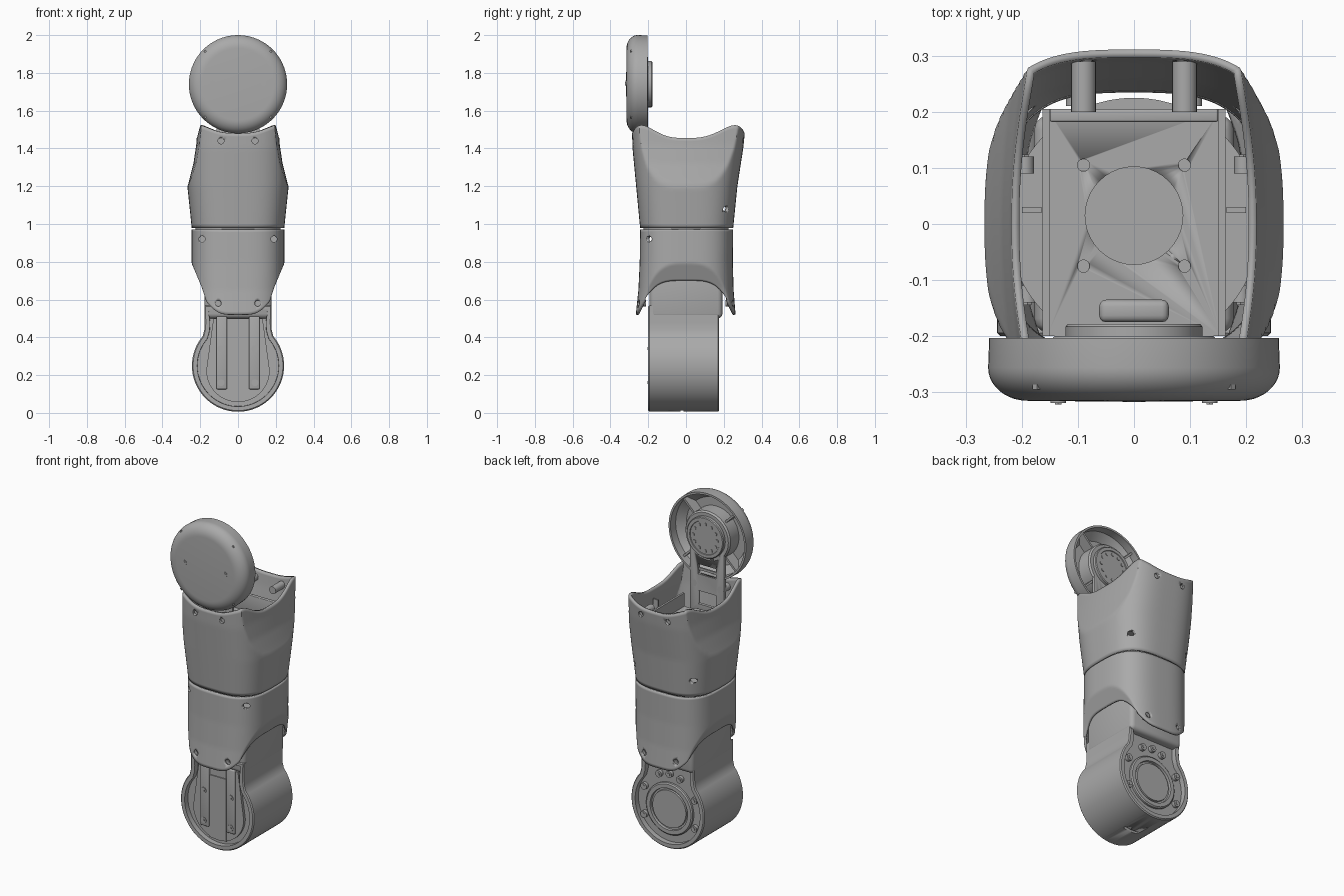
import bpy, bmesh, math
from mathutils import Matrix, Vector

if "Cube" in bpy.data.objects:
    bpy.data.objects.remove(bpy.data.objects["Cube"])

grey = bpy.data.materials.new("plain grey")
grey.use_nodes = True
colour = (0.40, 0.40, 0.40, 1)
grey.diffuse_color = colour
grey.node_tree.nodes["Principled BSDF"].inputs["Base Color"].default_value = colour
TAU = 2 * math.pi


def finish(name, bm):
    bmesh.ops.recalc_face_normals(bm, faces=bm.faces)
    me = bpy.data.meshes.new(name)
    bm.to_mesh(me)
    bm.free()
    ob = bpy.data.objects.new(name, me)
    bpy.context.collection.objects.link(ob)
    me.materials.append(grey)
    bpy.ops.object.select_all(action='DESELECT')
    ob.select_set(True)
    bpy.context.view_layer.objects.active = ob
    bpy.ops.object.shade_smooth_by_angle(angle=math.radians(32))
    return ob


def add_box(bm, x, y, z):
    mid = Vector([(r[0] + r[1]) / 2 for r in (x, y, z)])
    size = Vector([r[1] - r[0] for r in (x, y, z)])
    bmesh.ops.create_cube(bm, size=1, matrix=Matrix.Translation(mid) @ Matrix.Diagonal(size).to_4x4())


def add_rod(bm, x, z, r, y0, y1, seg=24):
    """Cylinder lying along y."""
    m = Matrix.Translation((x, (y0 + y1) / 2, z)) @ Matrix.Rotation(math.pi / 2, 4, 'X')
    bmesh.ops.create_cone(bm, cap_ends=True, segments=seg, radius1=r, radius2=r,
                          depth=abs(y1 - y0), matrix=m)


def box(name, x, y, z, bevel=0):
    bm = bmesh.new()
    add_box(bm, x, y, z)
    if bevel:
        bmesh.ops.bevel(bm, geom=bm.edges[:], offset=bevel, segments=3, affect='EDGES', profile=0.5)
    return finish(name, bm)


def rods(name, spots, r, y0, y1, seg=24):
    bm = bmesh.new()
    for x, z in spots:
        add_rod(bm, x, z, r, y0, y1, seg)
    return finish(name, bm)


def prism(name, outline, y0, y1, inset=0, depth=0):
    """Outline in x,z pulled along y, with optional sunk end faces."""
    bm = bmesh.new()
    base = bm.faces.new([bm.verts.new((x, y0, z)) for x, z in outline])
    new = bmesh.ops.extrude_face_region(bm, geom=[base], use_keep_orig=True)
    bmesh.ops.translate(bm, vec=(0, y1 - y0, 0), verts=[v for v in new['geom'] if isinstance(v, bmesh.types.BMVert)])
    bmesh.ops.recalc_face_normals(bm, faces=bm.faces)
    if inset:
        for cap in [f for f in bm.faces if len(f.verts) > 4]:
            bmesh.ops.inset_region(bm, faces=[cap], thickness=0.006, depth=0.006)
            bmesh.ops.inset_region(bm, faces=[cap], thickness=inset)
            bmesh.ops.inset_region(bm, faces=[cap], thickness=0.001, depth=-depth)
    return finish(name, bm)


def lathe(name, profile, z, seg=72):
    """Closed profile of (radius, y) turned about a y axis at height z."""
    bm = bmesh.new()
    rings = []
    for r, y in profile:
        if r == 0:
            rings.append([bm.verts.new((0, y, z))] * seg)
        else:
            rings.append([bm.verts.new((r * math.cos(TAU * i / seg), y, z + r * math.sin(TAU * i / seg)))
                          for i in range(seg)])
    for a, b in zip(rings, rings[1:]):
        for i in range(seg):
            j = (i + 1) % seg
            bm.faces.new(list(dict.fromkeys((a[i], a[j], b[j], b[i]))))
    return finish(name, bm)


def table(t, points):
    for (a, va), (b, vb) in zip(points, points[1:]):
        if t <= b:
            k = max(0, (t - a) / (b - a))
            return va + (vb - va) * k
    return points[-1][1]


def shell(name, low, high, half, front, back, scoop, bulge, rows=28, cols=128):
    """Hollow rounded sleeve whose sides are cut back by the scoop table."""
    bm = bmesh.new()
    grid = []
    for r in range(rows + 1):
        ring = []
        for i in range(cols):
            t = TAU * i / cols
            c, s = math.cos(t), math.sin(t)
            sx = math.copysign(abs(c) ** 0.67, c)
            sy = math.copysign(abs(s) ** 0.67, s)
            z = low(t, sy) + (high(t, sy) - low(t, sy)) * r / rows
            y = sy * table(z, front if s < 0 else back)
            lim = table(z, scoop) - bulge * y * y
            x = max(-lim, min(lim, sx * table(z, half)))
            ring.append(bm.verts.new((x, y, z)))
        grid.append(ring)
    for a, b in zip(grid, grid[1:]):
        for i in range(cols):
            j = (i + 1) % cols
            bm.faces.new((a[i], a[j], b[j], b[i]))
    ob = finish(name, bm)
    wall = ob.modifiers.new("wall", 'SOLIDIFY')
    wall.thickness, wall.offset = 0.014, -1
    return ob


def cut(ob, name, build):
    bm = bmesh.new()
    build(bm)
    tool = finish(name, bm)
    tool.hide_render = True
    mod = ob.modifiers.new("cut", 'BOOLEAN')
    mod.operation, mod.solver, mod.object = 'DIFFERENCE', 'EXACT', tool
    bpy.context.view_layer.objects.active = ob
    for m in list(ob.modifiers):
        if m.type in {'SOLIDIFY', 'BOOLEAN'}:
            bpy.ops.object.modifier_apply(modifier=m.name)
    bpy.data.objects.remove(tool)


def pair(x, z):
    return [(-x, z), (x, z)]


# Upper and lower sleeves
upper = shell("upper_sleeve", lambda t, sy: 0.98,
              lambda t, sy: 1.455 + 0.025 * math.sin(t) ** 2 + 0.055 * math.sin(2 * t) ** 2,
              [(0.98, 0.245), (1.2, 0.268), (1.5, 0.28)],
              [(0.98, 0.243), (1.2, 0.264), (1.4, 0.283), (1.55, 0.288)],
              [(0.98, 0.25), (1.2, 0.272), (1.4, 0.303), (1.55, 0.318)],
              [(1.17, 0.275), (1.24, 0.256), (1.32, 0.236), (1.42, 0.221), (1.54, 0.212)], 0.3)
lower = shell("lower_sleeve", lambda t, sy: 0.7 - 0.19 * abs(sy) ** 4 + 0.01 * abs(math.sin(t)) ** 40,
              lambda t, sy: 0.972,
              [(0.5, 0.242), (0.8, 0.246), (0.972, 0.246)],
              [(0.5, 0.268), (0.65, 0.252), (0.8, 0.245), (0.972, 0.243)],
              [(0.5, 0.264), (0.65, 0.252), (0.8, 0.248), (0.972, 0.25)],
              [(0.5, 0.148), (0.58, 0.165), (0.66, 0.19), (0.72, 0.215), (0.8, 0.249), (0.9, 0.26)], 0)

# Screw holes and their screws: sleeve, spots, depth of the screw head, outer reach
top_pair, low_pair = pair(0.09, 1.44), pair(0.105, 0.58)
jobs = [(upper, top_pair, -0.262, -0.35), (upper, top_pair, 0.286, 0.38), (upper, pair(0.195, 1.08), 0.12, 0.38),
        (lower, low_pair, -0.242, -0.35), (lower, low_pair, 0.24, 0.38), (lower, pair(0.19, 0.92), -0.14, -0.35)]
for ob, spots, y_in, y_out in jobs:
    side = math.copysign(1, y_out)
    def holes(bm):
        for x, z in spots:
            add_rod(bm, x, z, 0.016, y_in - side * 0.03, y_out)
    cut(ob, "hole_tool", holes)
    rods("sleeve_screws", spots, 0.0165, y_in - side * 0.03, y_in)
    rods("sleeve_screw_sockets", spots, 0.008, y_in, y_in + side * 0.004, 6)

# Joint plate between the sleeves
bm = bmesh.new()
bmesh.ops.create_cone(bm, cap_ends=True, segments=64, radius1=0.225, radius2=0.225, depth=0.06,
                      matrix=Matrix.Translation((0, 0, 0.976)))
finish("joint_plate", bm)

# Bracket inside the upper sleeve
floor = box("bracket_floor", (-0.155, 0.155), (-0.2, 0.205), (1.26, 1.28))
def centre_hole(bm):
    bmesh.ops.create_cone(bm, cap_ends=True, segments=40, radius1=0.087, radius2=0.087, depth=0.03,
                          matrix=Matrix.Translation((0, 0.015, 1.28)))
    for x in (-0.09, 0.09):
        for y in (-0.075, 0.105):
            bmesh.ops.create_cone(bm, cap_ends=True, segments=16, radius1=0.011, radius2=0.011, depth=0.02,
                                  matrix=Matrix.Translation((x, y, 1.28)))
cut(floor, "floor_tool", centre_hole)
box("bracket_back_wall", (-0.15, 0.15), (0.182, 0.205), (1.27, 1.38), 0.004)
for s in (-1, 1):
    box("bracket_side_wall", sorted((s * 0.151, s * 0.163)), (-0.2, 0.205), (1.26, 1.36))
    box("side_rib", sorted((s * 0.165, s * 0.2)), (0.02, 0.03), (1.0, 1.4))
rods("rear_screw_posts", top_pair, 0.022, 0.2, 0.29)
rods("front_screw_posts", top_pair, 0.022, -0.265, -0.2)

# Upright arm carrying the head hub
hub_z = 1.74
arm = box("upright_arm", (-0.115, 0.115), (-0.218, -0.2), (1.27, hub_z), 0.004)
def windows(bm):
    add_box(bm, (-0.06, 0.06), (-0.25, -0.15), (1.5, 1.56))
    add_box(bm, (-0.06, 0.06), (-0.25, -0.15), (1.32, 1.4))
cut(arm, "window_tool", windows)
box("arm_window_bar", (-0.06, 0.06), (-0.216, -0.206), (1.522, 1.536))
box("floor_block", (-0.062, 0.062), (-0.175, -0.135), (1.28, 1.31), 0.012)

# Round head cap, hollow at the back
arc = [(0.19 + 0.07 * math.sin(a), -0.256 - 0.059 * math.cos(a)) for a in [math.pi / 2 * i / 10 for i in range(11)]]
lathe("head_cap", [(0, -0.317)] + arc + [(0.258, -0.203), (0.246, -0.203), (0.244, -0.25), (0.2, -0.29), (0, -0.29)],
      hub_z)
lathe("hub_base", [(0, -0.295), (0.15, -0.295), (0.15, -0.21), (0.142, -0.2), (0, -0.2)], hub_z)
lathe("hub", [(0, -0.22), (0.122, -0.22), (0.122, -0.183), (0.118, -0.178), (0.1, -0.178), (0.098, -0.182), (0, -0.182)],
      hub_z)
ring = [(0.08 * math.cos(TAU * i / 12), hub_z + 0.08 * math.sin(TAU * i / 12)) for i in range(12)]
rods("hub_bolts", ring, 0.01, -0.19, -0.178, 16)
for i in range(4):
    rib = box("cap_rib", (0.14, 0.25), (-0.295, -0.225), (-0.006, 0.006))
    rib.matrix_world = Matrix.Translation((0, 0, hub_z)) @ Matrix.Rotation(TAU * (i + 0.5) / 4, 4, 'Y')
rods("cap_screws", pair(0.135, hub_z + 0.005), 0.014, -0.3, -0.319)
rods("cap_screw_sockets", pair(0.135, hub_z + 0.005), 0.007, -0.3, -0.322, 6)

# Elbow housing with sunk faces
cz, rad = 0.25, 0.238
sweep = [math.radians(40 - 260 * i / 56) for i in range(57)]
outline = [(0.172, 0.56), (0.172, 0.47), (0.174, 0.435)]
outline += [(rad * math.cos(a), cz + rad * math.sin(a)) for a in sweep]
outline += [(-x, z) for x, z in reversed(outline[:3])]
outline = [(x * 1.025, cz + (z - cz) * 1.025) for x, z in outline]
elbow = prism("elbow_housing", outline, -0.194, 0.17, 0.022, 0.03)
cut(elbow, "slot_tool", lambda bm: add_box(bm, (-0.05, 0.05), (-0.03, -0.012), (-0.05, 0.03)))
box("elbow_neck", (-0.178, 0.178), (-0.193, 0.193), (0.5, 0.8), 0.025)

# Front cover of the elbow
half_turn = [math.radians(-180 * i / 32) for i in range(33)]
cover = [(0.13, 0.5)] + [(0.168 * math.cos(a), 0.225 + 0.168 * math.sin(a)) for a in half_turn] + [(-0.13, 0.5)]
prism("elbow_front_cover", cover, -0.186, -0.15)
box("cover_spine", (-0.055, 0.055), (-0.192, -0.16), (0.065, 0.44))
for s in (-1, 1):
    box("cover_rail", sorted((s * 0.058, s * 0.115)), (-0.199, -0.16), (0.125, 0.51), 0.006)
rods("cover_screws", pair(0.09, 0.34) + pair(0.09, 0.16), 0.018, -0.19, -0.202)
rods("cover_screw_sockets", pair(0.09, 0.34) + pair(0.09, 0.16), 0.008, -0.19, -0.204, 6)

# Rear bearing of the elbow
lathe("rear_bearing", [(0, 0.13), (0.155, 0.13), (0.155, 0.158), (0.148, 0.164), (0.125, 0.164), (0.123, 0.15),
                       (0.113, 0.15), (0.111, 0.16), (0, 0.16)], 0.235)
spots = [(0.185 * math.sin(a), 0.245 + 0.2 * math.cos(a)) for a in map(math.radians, (-115, -65, -22, 0, 22, 65, 115))]
rods("rear_screws", spots, 0.02, 0.13, 0.166)
rods("rear_screw_sockets", spots, 0.01, 0.13, 0.17, 6)
